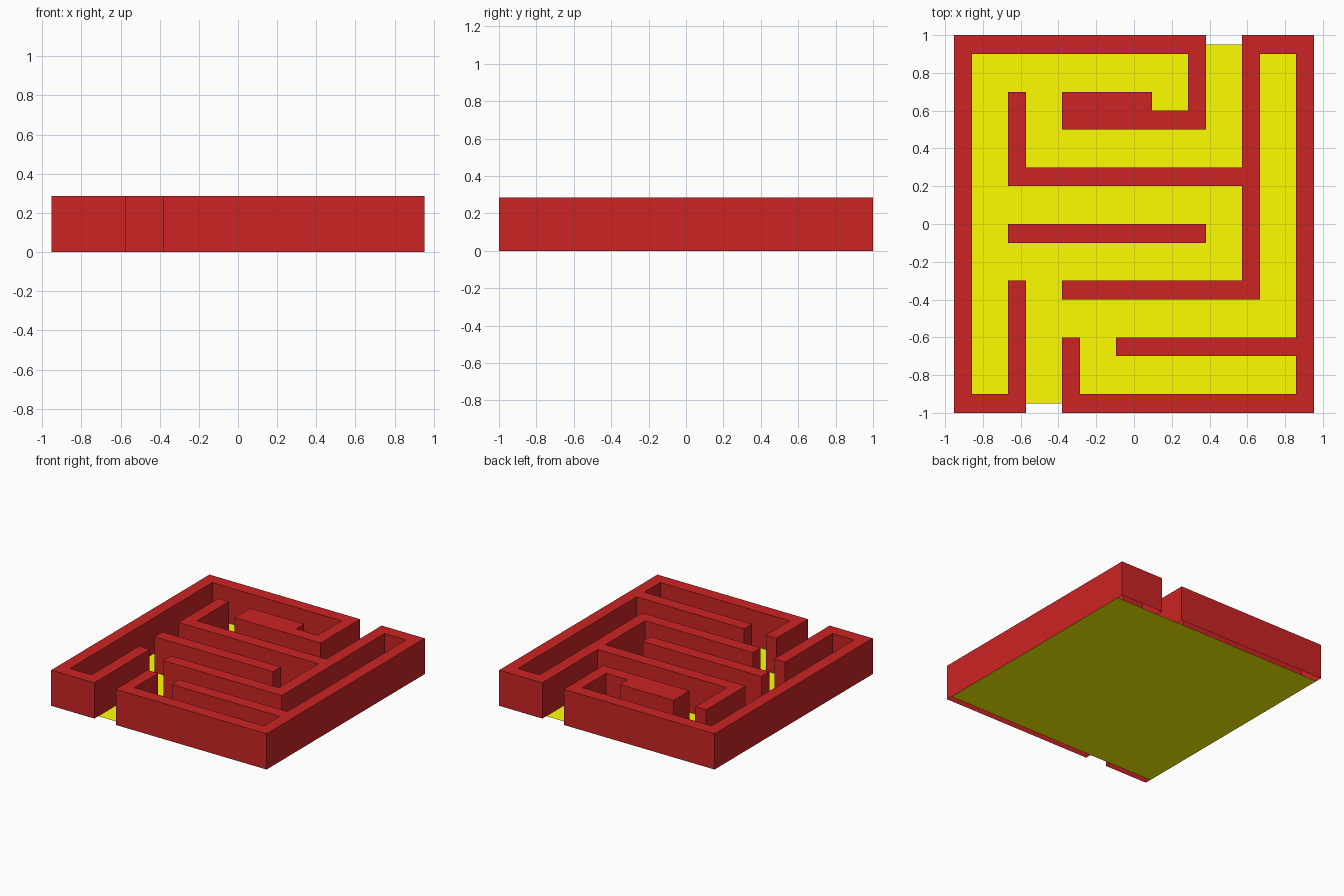
import bpy, bmesh

if "Cube" in bpy.data.objects:
    bpy.data.objects.remove(bpy.data.objects["Cube"])

CX, CY, H = 0.0953, 0.1, 0.286   # grid cell size and wall height


def material(name, color):
    m = bpy.data.materials.new(name)
    m.diffuse_color = color
    m.use_nodes = True
    m.node_tree.nodes["Principled BSDF"].inputs["Base Color"].default_value = m.diffuse_color
    return m


def extruded(name, outline, z, height, mat):
    """Extrude an outline given in grid cells; walls are open underneath."""
    bm = bmesh.new()
    base = bm.faces.new([bm.verts.new(((x - 10) * CX, y * CY, z)) for x, y in outline])
    if height:
        top = bmesh.ops.extrude_face_region(bm, geom=[base], use_keep_orig=True)["geom"]
        verts = [g for g in top if isinstance(g, bmesh.types.BMVert)]
        bmesh.ops.translate(bm, vec=(0, 0, height), verts=verts)
        bmesh.ops.recalc_face_normals(bm, faces=bm.faces[:])
        bmesh.ops.delete(bm, geom=[base], context='FACES_ONLY')
    me = bpy.data.meshes.new(name)
    bm.to_mesh(me)
    bm.free()
    me.materials.append(mat)
    ob = bpy.data.objects.new(name, me)
    bpy.context.collection.objects.link(ob)
    return ob


red = material("wall_red", (0.6, 0.017, 0.017, 1))
yellow = material("floor_yellow", (1.0, 1.0, 0.0, 1))

# Left and back wall, ending in the hooked block
extruded("left_wall", [
    (0, -10), (4, -10), (4, -3), (3, -3), (3, -9), (1, -9), (1, 9), (13, 9),
    (13, 6), (11, 6), (11, 7), (6, 7), (6, 5), (14, 5), (14, 10), (0, 10)],
    0, H, red)

# Front and right wall with its inner branches
extruded("right_wall", [
    (6, -10), (20, -10), (20, 10), (16, 10), (16, 3), (4, 3), (4, 7), (3, 7),
    (3, 2), (16, 2), (16, -3), (6, -3), (6, -4), (17, -4), (17, 9), (19, 9),
    (19, -6), (9, -6), (9, -7), (19, -7), (19, -9), (7, -9), (7, -6), (6, -6)],
    0, H, red)

# Free-standing centre wall
extruded("centre_wall", [(3, -1), (14, -1), (14, 0), (3, 0)], 0, H, red)

# Thin floor sheet, slightly shorter than the walls
extruded("floor", [(0, -9.5), (20, -9.5), (20, 9.5), (0, 9.5)], 0, 0, yellow)
